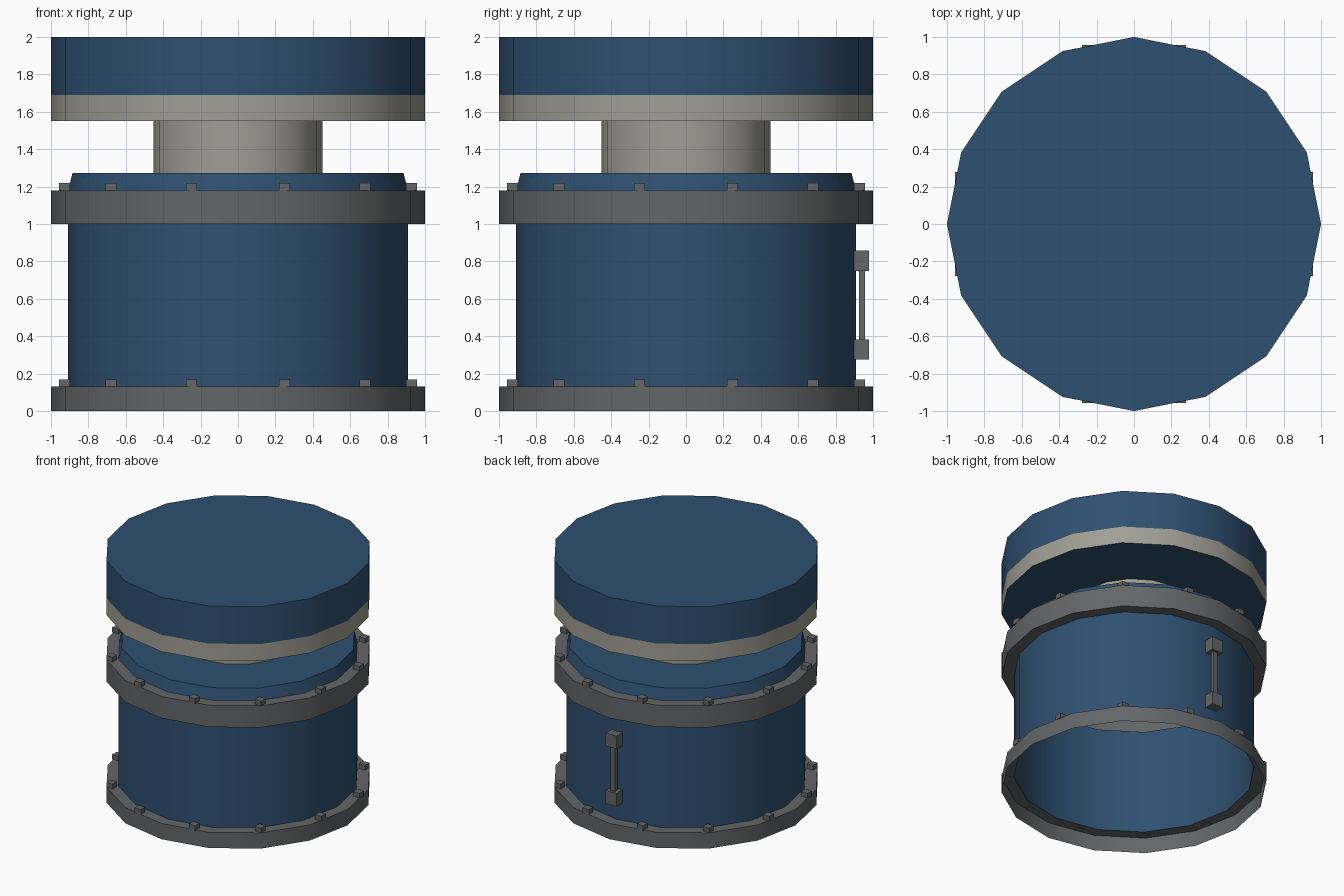
import bpy, bmesh, math

if "Cube" in bpy.data.objects:
    bpy.data.objects.remove(bpy.data.objects["Cube"])

SIDES = 16


def material(name, rgb):
    m = bpy.data.materials.new(name)
    lin = [((c / 255 + 0.055) / 1.055) ** 2.4 for c in rgb]
    m.diffuse_color = (*lin, 1)
    m.use_nodes = True
    m.node_tree.nodes["Principled BSDF"].inputs["Base Color"].default_value = m.diffuse_color
    return m


BLUE = material("navy_blue", (47, 80, 113))
BEIGE = material("warm_grey", (160, 159, 148))
GREY = material("dark_grey", (99, 102, 103))


def add_object(name, bm, mat):
    mesh = bpy.data.meshes.new(name)
    bm.to_mesh(mesh)
    bm.free()
    mesh.materials.append(mat)
    ob = bpy.data.objects.new(name, mesh)
    bpy.context.collection.objects.link(ob)
    return ob


def lathe(name, profile, mat):
    """Open shell turned around z; the profile runs from bottom to top as (radius, z)."""
    bm = bmesh.new()
    rings = []
    for r, z in profile:
        rings.append([bm.verts.new((r * math.cos(math.tau * k / SIDES),
                                    r * math.sin(math.tau * k / SIDES), z))
                      for k in range(SIDES)])
    for low, high in zip(rings, rings[1:]):
        for k in range(SIDES):
            n = (k + 1) % SIDES
            bm.faces.new((low[k], low[n], high[n], high[k]))
    if name == "cap":
        bm.faces.new(rings[-1])
    ob = add_object(name, bm, mat)
    bpy.ops.object.select_all(action='DESELECT')
    bpy.context.view_layer.objects.active = ob
    ob.select_set(True)
    bpy.ops.object.shade_smooth_by_angle(angle=math.radians(30))


def boxes(name, items, mat):
    """Axis-aligned boxes given as (centre, size)."""
    bm = bmesh.new()
    for c, s in items:
        for v in bmesh.ops.create_cube(bm, size=1)["verts"]:
            v.co = [c[i] + v.co[i] * s[i] for i in range(3)]
    add_object(name, bm, mat)


# Turned shells, open underneath
lathe("base_flange", [(1, 0), (1, 0.13), (0.908, 0.13)], GREY)
lathe("body", [(0.908, 0.13), (0.908, 1.0)], BLUE)
lathe("upper_flange", [(0.908, 1.0), (1, 1.0), (1, 1.18), (0.908, 1.18)], GREY)
lathe("shoulder", [(0.908, 1.18), (0.885, 1.273), (0.453, 1.273)], BLUE)
lathe("neck", [(0.453, 1.273), (0.453, 1.55)], BEIGE)
lathe("cap_underside", [(0.453, 1.55), (1, 1.55)], BLUE)
lathe("cap_band", [(1, 1.55), (1, 1.69)], BEIGE)
lathe("cap", [(1, 1.69), (1, 2.0)], BLUE)

# Twelve square bolts on each flange
for name, z in (("base_bolts", 0.13), ("upper_bolts", 1.18)):
    angles = [math.radians(15 + 30 * k) for k in range(12)]
    boxes(name, [((0.96 * math.cos(a), 0.96 * math.sin(a), z + 0.018),
                  (0.058, 0.058, 0.04)) for a in angles], GREY)

# Handle on the back
boxes("handle_mounts", [((0, 0.938, z), (0.1, 0.081, 0.108)) for z in (0.329, 0.803)], GREY)
boxes("handle_bar", [((0, 0.941, 0.566), (0.04, 0.033, 0.38))], GREY)
